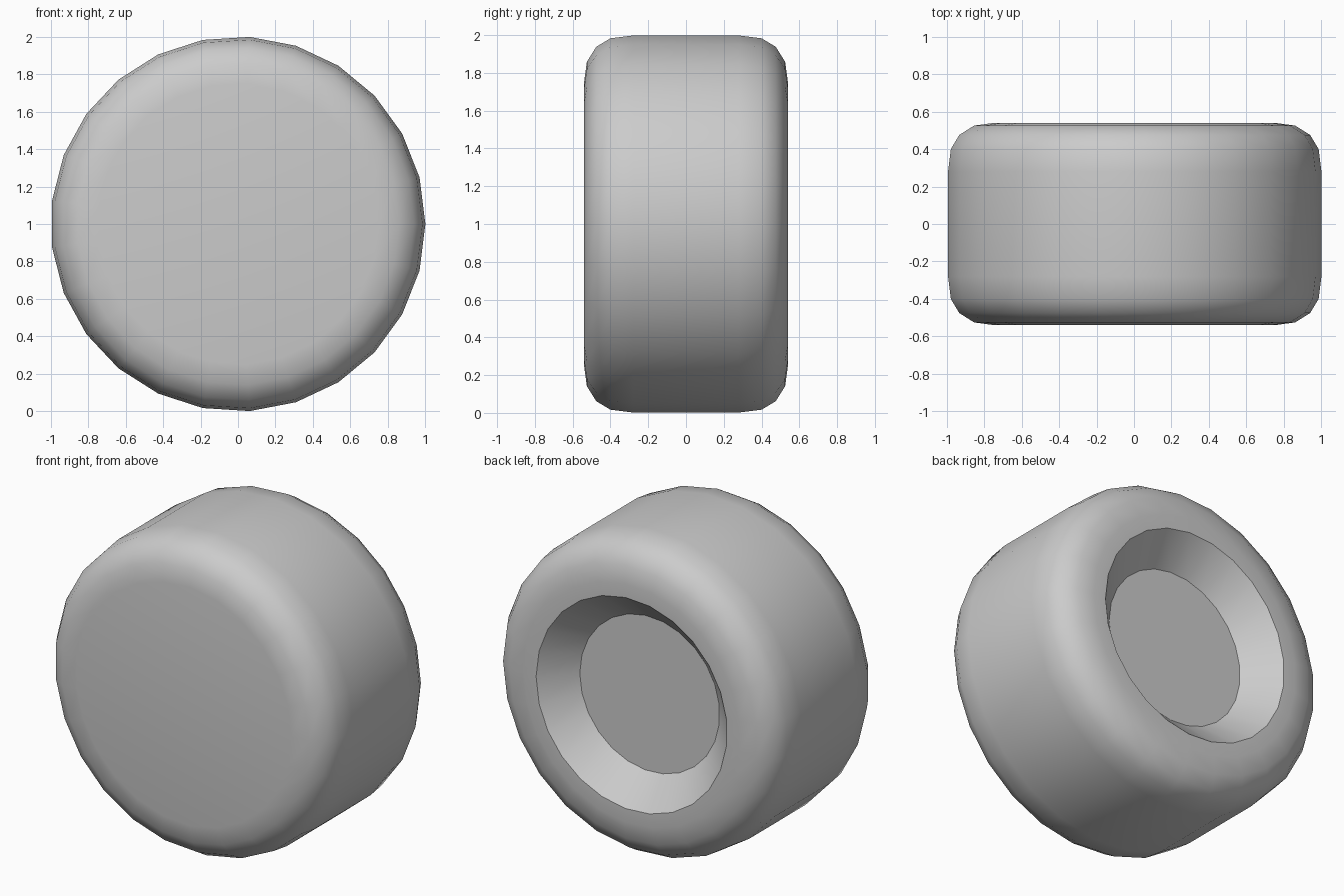
import bpy, bmesh
from math import cos, sin, pi, radians

if "Cube" in bpy.data.objects:
    bpy.data.objects.remove(bpy.data.objects["Cube"])

SIDES = 25

# Rounded shoulder as (radius, half-width), from side wall to tread
shoulder = [(0.75, 0.54), (0.86, 0.525), (0.94, 0.475), (0.985, 0.40), (1.0, 0.28)]

# Profile from front face, over the tread, to the recessed back hub
profile = [(r, -y) for r, y in shoulder]
profile += [(r, y) for r, y in reversed(shoulder)]
profile += [(0.665, 0.54), (0.487, 0.36)]


def ring(bm, r, y):
    angles = [2 * pi * i / SIDES for i in range(SIDES)]
    return [bm.verts.new((r * cos(a), y, 1 + r * sin(a))) for a in angles]


# Wheel: revolve the profile around the y axle
bm = bmesh.new()
rings = [ring(bm, r, y) for r, y in profile]
for a, b in zip(rings, rings[1:]):
    for i in range(SIDES):
        j = (i + 1) % SIDES
        bm.faces.new((a[i], a[j], b[j], b[i]))

# Flat front face and flat hub floor
bm.faces.new(rings[0])
bm.faces.new(rings[-1])
bmesh.ops.recalc_face_normals(bm, faces=bm.faces)

mesh = bpy.data.meshes.new("wheel")
bm.to_mesh(mesh)
bm.free()
wheel = bpy.data.objects.new("wheel", mesh)
bpy.context.collection.objects.link(wheel)

# Smooth tread and shoulders, crisp hub edges
bpy.context.view_layer.objects.active = wheel
wheel.select_set(True)
bpy.ops.object.shade_smooth_by_angle(angle=radians(32))
